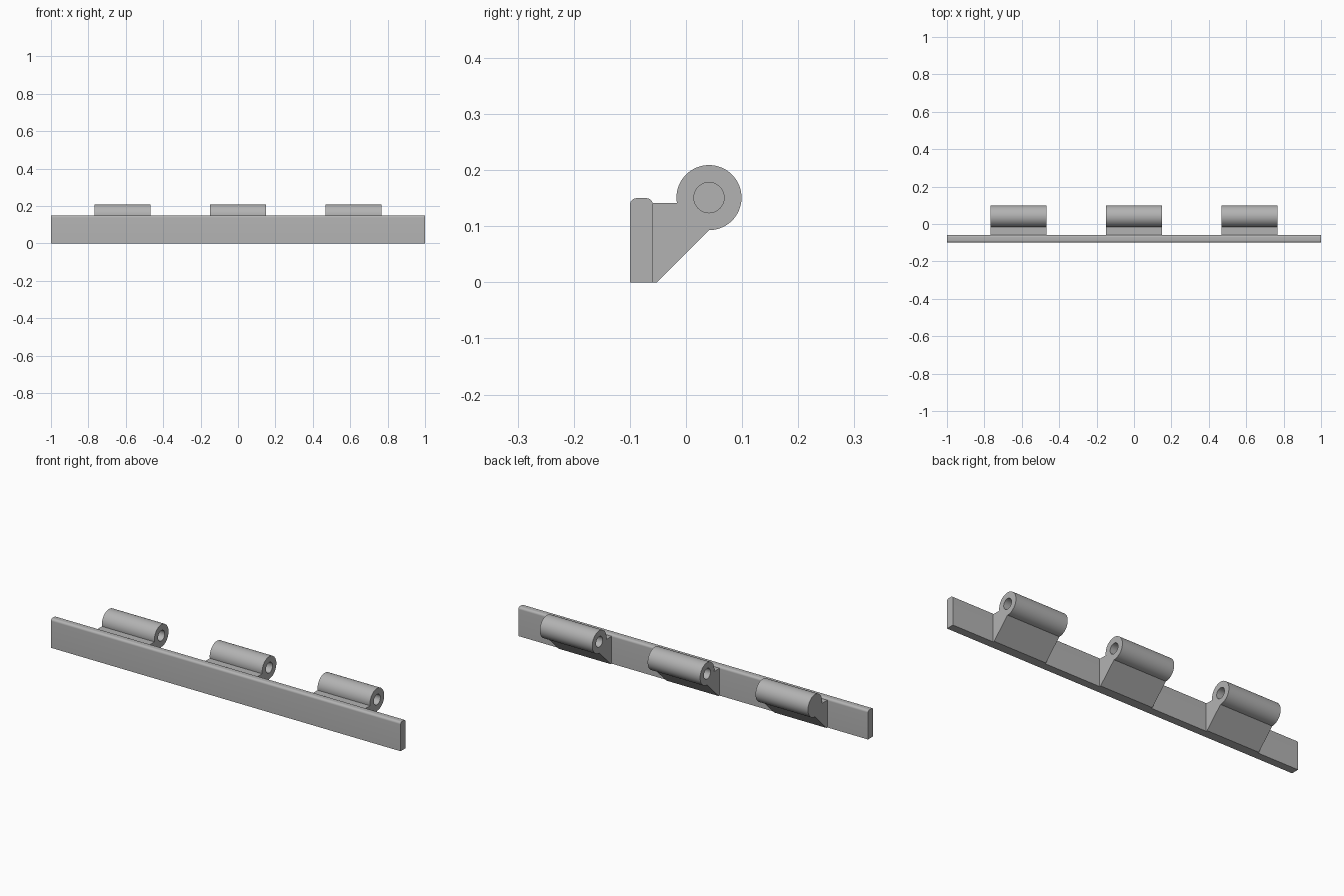
import bpy, bmesh
from math import sin, cos, pi, asin, radians

cube = bpy.data.objects.get("Cube")
if cube:
    bpy.data.objects.remove(cube, do_unlink=True)

grey = bpy.data.materials.new("grey metal")
grey.use_nodes = True
COLOUR = (0.45, 0.45, 0.45, 1)
grey.diffuse_color = COLOUR
grey.node_tree.nodes["Principled BSDF"].inputs["Base Color"].default_value = COLOUR

BARREL_Y, BARREL_Z, BARREL_R, HOLE_R = 0.041, 0.151, 0.058, 0.027
BAR_FRONT, BAR_BACK, BAR_TOP, ROUND = -0.10, -0.059, 0.15, 0.012
LUG_HALF, SPACING, END_WALL = 0.15, 0.617, 0.03


def arc(y, z, r, start, end, steps):
    """Points along an arc in the y-z plane."""
    angles = [start + (end - start) * i / steps for i in range(steps + 1)]
    return [(y + r * cos(a), z + r * sin(a)) for a in angles]


def extrude_profile(name, points, x0, x1):
    """Solid made by sweeping a y-z outline from x0 to x1."""
    bm = bmesh.new()
    face = bm.faces.new([bm.verts.new((x0, y, z)) for y, z in points])
    swept = bmesh.ops.extrude_face_region(bm, geom=[face])["geom"]
    verts = [v for v in swept if isinstance(v, bmesh.types.BMVert)]
    bmesh.ops.translate(bm, verts=verts, vec=(x1 - x0, 0, 0))
    bmesh.ops.recalc_face_normals(bm, faces=bm.faces)
    mesh = bpy.data.meshes.new(name)
    bm.to_mesh(mesh)
    bm.free()
    mesh.materials.append(grey)
    obj = bpy.data.objects.new(name, mesh)
    bpy.context.collection.objects.link(obj)
    return obj


def activate(obj):
    bpy.ops.object.select_all(action="DESELECT")
    obj.select_set(True)
    bpy.context.view_layer.objects.active = obj


def smooth(obj):
    activate(obj)
    bpy.ops.object.shade_smooth_by_angle(angle=radians(30))


# Long mounting bar with rounded top edges
bar_outline = [(BAR_FRONT, 0), (BAR_BACK, 0)]
bar_outline += arc(BAR_BACK - ROUND, BAR_TOP - ROUND, ROUND, 0, pi / 2, 8)
bar_outline += arc(BAR_FRONT + ROUND, BAR_TOP - ROUND, ROUND, pi / 2, pi, 8)
smooth(extrude_profile("mounting_bar", bar_outline, -1, 1))

# Knuckle outline: sloped web below, flat ledge above, round barrel behind
ledge_z = 0.141
ledge_angle = pi + asin((BARREL_Z - ledge_z) / BARREL_R)
knuckle_outline = [(BAR_BACK, ledge_z), (BAR_BACK, 0), (-0.052, 0)]
knuckle_outline += arc(BARREL_Y, BARREL_Z, BARREL_R, -pi / 2, ledge_angle, 56)
pin_outline = arc(BARREL_Y, BARREL_Z, HOLE_R, 0, 2 * pi, 40)[:-1]

# Three knuckles; the outer end of the right one is closed
for side, label in ((-1, "right"), (0, "middle"), (1, "left")):
    x0, x1 = side * SPACING - LUG_HALF, side * SPACING + LUG_HALF
    knuckle = extrude_profile(label + "_hinge_knuckle", knuckle_outline, x0, x1)
    hole_start = x0 + END_WALL if side == -1 else x0 - 0.05
    cutter = extrude_profile("pin_hole_cutter", pin_outline, hole_start, x1 + 0.05)
    cutter.hide_render = True
    cut = knuckle.modifiers.new("pin hole", "BOOLEAN")
    cut.operation, cut.object, cut.solver = "DIFFERENCE", cutter, "EXACT"
    activate(knuckle)
    bpy.ops.object.modifier_apply(modifier=cut.name)
    bpy.data.objects.remove(cutter, do_unlink=True)
    smooth(knuckle)
